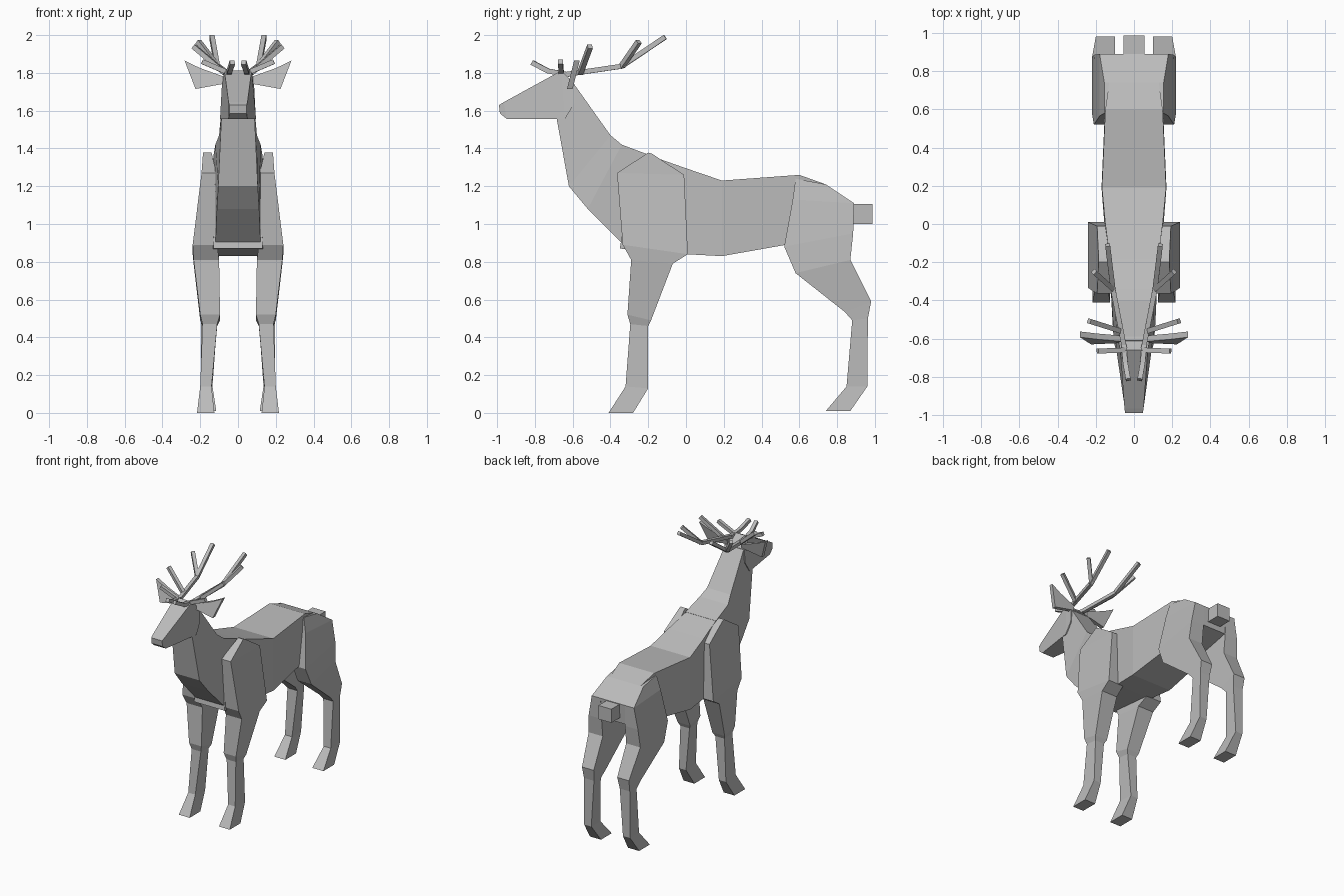
import bpy, bmesh
from mathutils import Vector

grey = bpy.data.materials.new("grey")
grey.diffuse_color = (0.5, 0.5, 0.5, 1)


def skin(name, rings, mirror=False):
    """Join a list of point rings into a closed, flat-faced solid."""
    bm = bmesh.new()
    loops = [[bm.verts.new(p) for p in r] for r in rings]
    n = len(loops[0])
    for a, b in zip(loops, loops[1:]):
        for i in range(n):
            j = (i + 1) % n
            bm.faces.new((a[i], a[j], b[j], b[i]))
    bm.faces.new(loops[0])
    bm.faces.new(loops[-1])
    bmesh.ops.recalc_face_normals(bm, faces=bm.faces)
    mesh = bpy.data.meshes.new(name)
    bm.to_mesh(mesh)
    bm.free()
    mesh.materials.append(grey)
    ob = bpy.data.objects.new(name, mesh)
    bpy.context.collection.objects.link(ob)
    if mirror:
        ob.modifiers.new("Mirror", 'MIRROR').use_mirror_merge = False
    return ob


def body(name, sections):
    """Sections: top y, z, bottom y, z, half width at top and bottom."""
    return skin(name, [[(-w, y, z), (w, y, z), (v, b, c), (-v, b, c)]
                       for y, z, b, c, w, v in sections])


def leg(name, sections):
    """Sections: front y, z, back y, z, inner x, outer x."""
    return skin(name, [[(i, y, z), (o, y, z), (o, b, c), (i, b, c)]
                       for y, z, b, c, i, o in sections], True)


def rod(name, points, r=0.013):
    """Square rod along a path."""
    pts = [Vector(p) for p in points]
    rings = []
    for k, p in enumerate(pts):
        d = (pts[min(k + 1, len(pts) - 1)] - pts[max(k - 1, 0)]).normalized()
        u = d.cross(Vector((0, 0, 1))).normalized()
        v = u.cross(d)
        rings.append([p + (u * a + v * b) * r
                      for a, b in ((-1, -1), (1, -1), (1, 1), (-1, 1))])
    return skin(name, rings, True)


# Torso, neck, head and tail
body("torso", [
    (-0.27, 1.39, -0.35, 0.87, 0.115, 0.13),
    (0.0, 1.295, 0.0, 0.84, 0.15, 0.155),
    (0.19, 1.23, 0.19, 0.83, 0.168, 0.17),
    (0.60, 1.26, 0.53, 0.89, 0.15, 0.155),
    (0.74, 1.21, 0.70, 0.92, 0.13, 0.13),
    (0.89, 1.11, 0.88, 0.96, 0.11, 0.11)])
body("neck", [
    (-0.61, 1.765, -0.685, 1.56, 0.075, 0.088),
    (-0.40, 1.47, -0.62, 1.20, 0.10, 0.105),
    (-0.34, 1.42, -0.52, 1.08, 0.12, 0.112),
    (-0.18, 1.36, -0.33, 0.89, 0.13, 0.12)])
body("head", [
    (-0.99, 1.63, -0.985, 1.585, 0.046, 0.046),
    (-0.965, 1.645, -0.95, 1.557, 0.05, 0.05),
    (-0.66, 1.812, -0.64, 1.557, 0.072, 0.095),
    (-0.59, 1.74, -0.59, 1.64, 0.085, 0.09)])
body("tail", [
    (0.84, 1.105, 0.84, 1.0, 0.055, 0.055),
    (0.987, 1.105, 0.987, 1.0, 0.055, 0.055)])

# Legs
leg("front_leg", [
    (-0.20, 1.378, -0.18, 1.372, 0.14, 0.185),
    (-0.365, 1.27, -0.01, 1.26, 0.115, 0.193),
    (-0.335, 0.89, 0.01, 0.84, 0.11, 0.24),
    (-0.29, 0.81, -0.07, 0.79, 0.10, 0.235),
    (-0.31, 0.52, -0.185, 0.49, 0.095, 0.20),
    (-0.295, 0.47, -0.20, 0.46, 0.11, 0.188),
    (-0.32, 0.14, -0.20, 0.13, 0.14, 0.20),
    (-0.41, 0.0, -0.28, 0.0, 0.125, 0.217)])
leg("hind_leg", [
    (0.58, 1.24, 0.74, 1.21, 0.105, 0.155),
    (0.565, 1.13, 0.89, 1.11, 0.105, 0.18),
    (0.52, 0.88, 0.885, 0.95, 0.10, 0.21),
    (0.58, 0.74, 0.87, 0.81, 0.10, 0.22),
    (0.84, 0.535, 0.98, 0.59, 0.10, 0.20),
    (0.88, 0.49, 0.963, 0.50, 0.11, 0.195),
    (0.85, 0.14, 0.96, 0.14, 0.135, 0.195),
    (0.74, 0.01, 0.87, 0.01, 0.115, 0.21)])

# Ears: a leaning flat leaf
leaf = [(0.06, 1.775), (0.20, 1.825), (0.283, 1.865), (0.225, 1.715), (0.06, 1.745)]
skin("ear", [[(x, y + (z - 1.715) * 0.25, z) for x, z in leaf]
             for y in (-0.63, -0.60)], True)

# Antlers: main beam with four tines
rod("antler_beam", [(0.05, -0.65, 1.79), (0.11, -0.34, 1.835), (0.138, -0.11, 1.99)])
rod("antler_brow_tine", [(0.055, -0.62, 1.79), (0.045, -0.73, 1.81), (0.03, -0.815, 1.855)])
rod("antler_side_tine", [(0.05, -0.66, 1.80), (0.19, -0.665, 1.86)])
rod("antler_middle_tine", [(0.07, -0.56, 1.80), (0.235, -0.508, 1.94)])
rod("antler_upper_tine", [(0.11, -0.34, 1.835), (0.21, -0.25, 1.965)])
